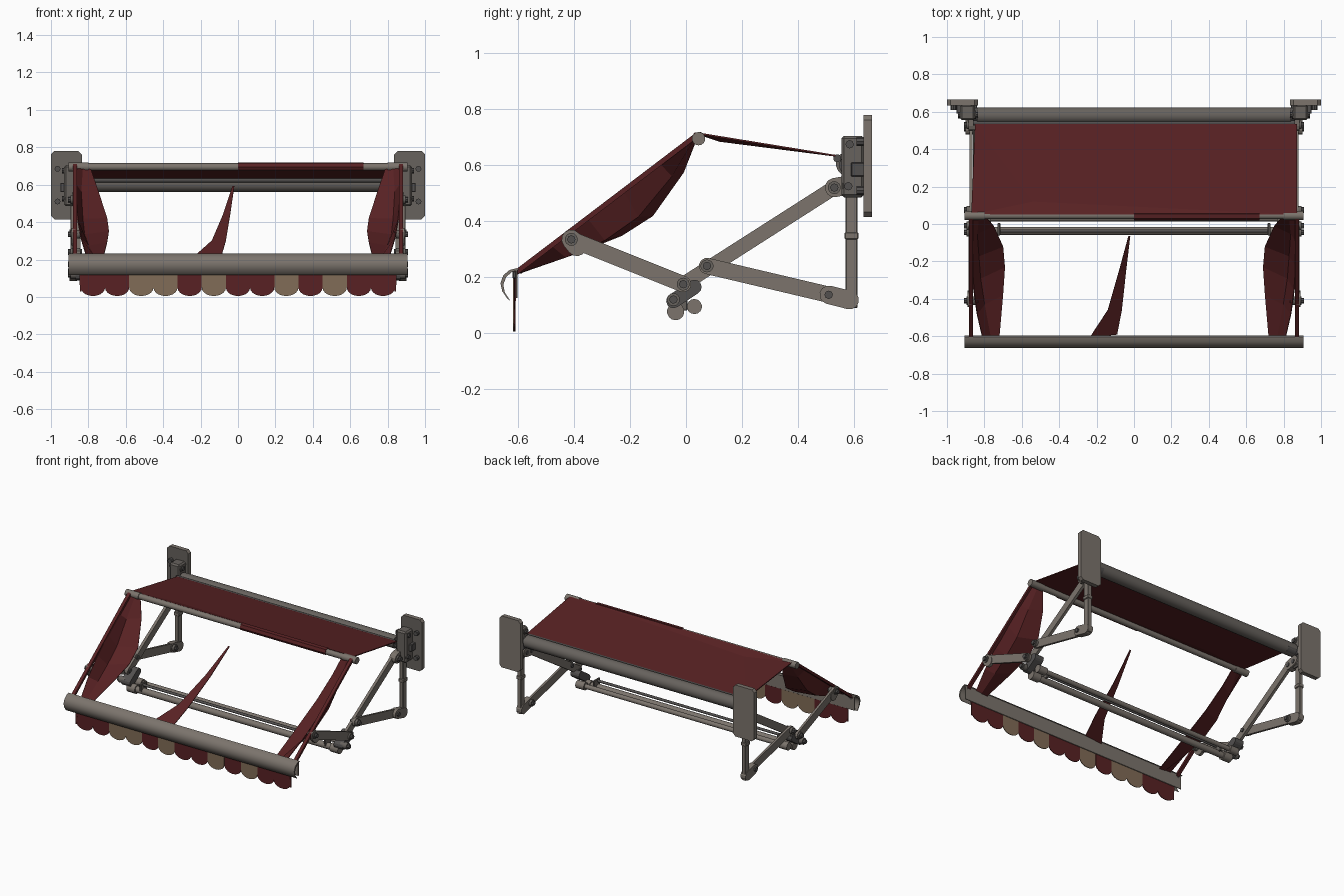
import bpy, bmesh, math
from mathutils import Vector

cube = bpy.data.objects.get("Cube")
if cube:
    bpy.data.objects.remove(cube)


def material(name, rgb):
    m = bpy.data.materials.new(name)
    m.use_nodes = True
    m.diffuse_color = (*rgb, 1)
    m.node_tree.nodes["Principled BSDF"].inputs["Base Color"].default_value = (*rgb, 1)
    return m


GREY = material("weathered grey metal", (0.2, 0.175, 0.152))
MIDGREY = material("stained grey metal", (0.135, 0.122, 0.11))
DARK = material("dark iron", (0.085, 0.08, 0.078))
RED = material("faded red cloth", (0.098, 0.0155, 0.017))
TAN = material("faded tan cloth", (0.22, 0.15, 0.095))


def finish(name, bm, mats, smooth=False):
    bmesh.ops.recalc_face_normals(bm, faces=bm.faces)
    mesh = bpy.data.meshes.new(name)
    bm.to_mesh(mesh)
    bm.free()
    ob = bpy.data.objects.new(name, mesh)
    bpy.context.collection.objects.link(ob)
    for m in mats:
        mesh.materials.append(m)
    if smooth:
        bpy.ops.object.select_all(action="DESELECT")
        ob.select_set(True)
        bpy.context.view_layer.objects.active = ob
        bpy.ops.object.shade_smooth_by_angle(angle=math.radians(40))
    return ob


def box(name, lo, hi, mat, bevel=0.003):
    bm = bmesh.new()
    bmesh.ops.create_cube(bm, size=1)
    for v in bm.verts:
        v.co = [(a + b) / 2 + c * abs(b - a) for a, b, c in zip(lo, hi, v.co)]
    ob = finish(name, bm, [mat])
    mod = ob.modifiers.new("edge", "BEVEL")
    mod.width, mod.segments = bevel, 1
    return ob


def rod(name, p, q, r, mat, sides=14):
    bm = bmesh.new()
    p, q = Vector(p), Vector(q)
    bmesh.ops.create_cone(bm, cap_ends=True, segments=sides, radius1=r, radius2=r,
                          depth=(q - p).length)
    turn = (q - p).to_track_quat("Z", "Y")
    for v in bm.verts:
        v.co = turn @ v.co + (p + q) / 2
    return finish(name, bm, [mat], True)


def wall_plate(name, s):
    """Upright plate with clipped corners; the front face is stained."""
    x0, x1, z0, z1, c = 0.835, 1.0, 0.415, 0.78, 0.018
    outline = [(x0 + c, z0), (x1 - c, z0), (x1, z0 + c), (x1, z1 - c),
               (x1 - c, z1), (x0 + c, z1), (x0, z1 - c), (x0, z0 + c)]
    bm = bmesh.new()
    face = bm.faces.new([bm.verts.new((s * x, 0.634, z)) for x, z in outline])
    for g in bmesh.ops.extrude_face_region(bm, geom=[face])["geom"]:
        if isinstance(g, bmesh.types.BMVert):
            g.co.y = 0.665
    for f in bm.faces:
        f.material_index = int(f.calc_center_median().y < 0.64)
    finish(name, bm, [GREY, MIDGREY])


def extrude_x(name, profile, x0, x1, mat, smooth=False):
    bm = bmesh.new()
    face = bm.faces.new([bm.verts.new((x0, y, z)) for y, z in profile])
    for g in bmesh.ops.extrude_face_region(bm, geom=[face])["geom"]:
        if isinstance(g, bmesh.types.BMVert):
            g.co.x = x1
    return finish(name, bm, [mat], smooth)


def arm(name, a, b, half, x0, x1, mat):
    """Flat link with rounded ends, lying in the side plane."""
    heading = math.atan2(b[1] - a[1], b[0] - a[0])
    outline = []
    for centre, start in ((b, -math.pi / 2), (a, math.pi / 2)):
        for i in range(7):
            t = heading + start + i * math.pi / 6
            outline.append((centre[0] + half * math.cos(t), centre[1] + half * math.sin(t)))
    return extrude_x(name, outline, x0, x1, mat)


def sheet(name, rows, mat, thick=0.005):
    """Cloth stretched over rows of points."""
    bm = bmesh.new()
    grid = [[bm.verts.new(p) for p in row] for row in rows]
    for r0, r1 in zip(grid, grid[1:]):
        for i in range(len(r0) - 1):
            bm.faces.new((r0[i], r0[i + 1], r1[i + 1], r1[i]))
    ob = finish(name, bm, [mat])
    mod = ob.modifiers.new("thickness", "SOLIDIFY")
    mod.thickness, mod.offset = thick, 0
    return ob


# Link pivots in the side plane (y, z)
SHOULDER, ELBOW, FRONT = (0.53, 0.52), (-0.01, 0.175), (-0.41, 0.335)
HEEL, MID = (0.51, 0.137), (0.075, 0.24)
TOP, LIP = Vector((0.035, 0.705)), Vector((-0.61, 0.215))

for s, side in ((1, "left"), (-1, "right")):
    # Wall plate and bracket
    wall_plate(side + "_wall_plate", s)
    box(side + "_wall_bracket", (s * 0.85, 0.555, 0.485), (s * 0.93, 0.637, 0.705), MIDGREY, 0.01)
    box(side + "_bracket_shelf", (s * 0.84, 0.59, 0.56), (s * 0.95, 0.637, 0.61), DARK)
    for z in (0.51, 0.685):
        for x in (0.868, 0.965):
            rod(side + "_plate_bolt", (s * x, 0.61, z), (s * x, 0.64, z), 0.016, DARK, 8)
    rod(side + "_roller_bearing", (s * 0.77, 0.585, 0.6), (s * 0.86, 0.585, 0.6), 0.038, DARK)
    # Rear post with its clamp
    box(side + "_rear_post", (s * 0.868, 0.57, 0.09), (s * 0.896, 0.613, 0.5), GREY)
    arm(side + "_post_foot", HEEL, (0.585, 0.118), 0.033, s * 0.86, s * 0.9, GREY)
    box(side + "_post_clamp", (s * 0.862, 0.567, 0.335), (s * 0.902, 0.616, 0.36), GREY)
    # Folding links
    arm(side + "_diagonal_arm", SHOULDER, ELBOW, 0.026, s * 0.842, s * 0.862, GREY)
    arm(side + "_lower_arm", (0.575, 0.122), MID, 0.029, s * 0.864, s * 0.88, GREY)
    arm(side + "_front_arm", ELBOW, FRONT, 0.029, s * 0.87, s * 0.886, GREY)
    arm(side + "_shoulder_knuckle", SHOULDER, (0.585, 0.53), 0.034, s * 0.84, s * 0.886, GREY)
    arm(side + "_elbow_bracket", (0.03, 0.165), (-0.045, 0.115), 0.026, s * 0.8, s * 0.868, DARK)
    for y, z in (SHOULDER, ELBOW, FRONT, HEEL, MID, (-0.045, 0.12), (0.585, 0.675), (0.58, 0.525)):
        out = 0.94 if y > 0.57 else 0.91
        rod(side + "_pivot_washer", (s * 0.845, y, z), (s * (out - 0.014), y, z), 0.023, MIDGREY)
        rod(side + "_pivot_bolt", (s * 0.835, y, z), (s * out, y, z), 0.015, DARK, 8)
    arm(side + "_front_pivot_plate", FRONT, (-0.39, 0.31), 0.035, s * 0.87, s * 0.89, GREY)
    # End caps of the cross tubes
    rod(side + "_tube_cap", (s * 0.765, -0.037, 0.077), (s * 0.83, -0.037, 0.077), 0.031, GREY)
    rod(side + "_small_tube_cap", (s * 0.765, 0.03, 0.095), (s * 0.83, 0.03, 0.095), 0.027, GREY)
    box(side + "_tube_flange", (s * 0.715, -0.062, 0.08), (s * 0.73, 0.005, 0.135), MIDGREY)
    # Red rafter strip and ragged side cloth, hanging like a curtain
    arm(side + "_rafter_strip", TOP, LIP, 0.009, s * 0.86, s * 0.883, RED)
    inner = [(0.79, 0.035, 0.69), (0.75, -0.01, 0.575), (0.70, -0.12, 0.42),
             (0.69, -0.23, 0.35), (0.70, -0.38, 0.29), (0.72, -0.61, 0.21)]
    rows = []
    for i, p in enumerate(inner):
        t = i / 5
        edge = TOP.lerp(LIP, t)
        outer = Vector((s * (0.87 - 0.06 * t ** 3), edge.x, edge.y))
        tip = Vector((s * p[0], p[1], p[2]))
        sag = Vector((s * 0.05, 0, -0.05)) * math.sin(math.pi * t)
        rows.append([outer, outer.lerp(tip, 0.5) + sag, tip])
    sheet(side + "_side_cloth", rows, RED)
    # Torn scrap beside the valance
    sheet(side + "_valance_scrap", [[(s * 0.85, -0.61, 0.2), (s * 0.82, -0.612, 0.2)],
                                    [(s * 0.845, -0.612, 0.03), (s * 0.837, -0.612, 0.03)]], RED)
    # Top bar collar and hood hinge
    rod(side + "_top_bar_collar", (s * 0.8, 0.045, 0.695), (s * 0.905, 0.045, 0.695), 0.024, GREY)
    box(side + "_hood_hinge", (s * 0.86, -0.62, 0.195), (s * 0.885, -0.603, 0.222), DARK)

# Rear roller, its front rail, and the top bar
rod("rear_roller", (-0.84, 0.58, 0.605), (0.84, 0.58, 0.605), 0.044, MIDGREY, 18)
rod("rear_rail", (-0.86, 0.54, 0.625), (0.86, 0.54, 0.625), 0.014, DARK)
rod("top_bar", (-0.9, 0.045, 0.695), (0.9, 0.045, 0.695), 0.02, GREY)
sheet("top_bar_cloth_wrap", [[(x, 0.055, 0.717), (x, 0.03, 0.714), (x, 0.022, 0.695), (x, 0.03, 0.68)]
                             for x in (0.0, 0.67)], RED)

# Low cross tubes
rod("main_cross_tube", (-0.78, -0.037, 0.077), (0.78, -0.037, 0.077), 0.022, GREY)
rod("rear_cross_tube", (-0.78, 0.03, 0.095), (0.78, 0.03, 0.095), 0.016, GREY)
rod("upper_cross_rod", (-0.73, -0.037, 0.122), (0.73, -0.037, 0.122), 0.009, DARK)

# Front hood, a curved channel closed behind by a flat strip
shell = [(-0.605, 0.232), (-0.63, 0.226), (-0.653, 0.207), (-0.663, 0.178), (-0.657, 0.15), (-0.638, 0.122)]
lining = [(y + 0.01, z - 0.006) for y, z in reversed(shell)]
extrude_x("front_hood", shell + lining, -0.905, 0.905, GREY, True)
box("hood_back_strip", (-0.9, -0.609, 0.125), (0.9, -0.603, 0.23), GREY, 0.001)

# Roof cloth with a pulled corner
bm = bmesh.new()
back_r, back_l, front_l, fold, front_r = [bm.verts.new(p) for p in (
    (-0.85, 0.535, 0.637), (0.872, 0.535, 0.637), (0.872, 0.05, 0.716),
    (-0.54, 0.12, 0.69), (-0.87, 0.05, 0.714))]
bm.faces.new((back_r, back_l, front_l, fold))
bm.faces.new((back_r, fold, front_r))
bm.faces.new((front_r, fold, front_l))
roof = finish("roof_cloth", bm, [RED])
roof.modifiers.new("thickness", "SOLIDIFY").thickness = 0.006

# Torn shard still fixed to the hood
sheet("torn_cloth_shard", [[(-0.03, -0.065, 0.59), (-0.02, -0.065, 0.59)],
                           [(-0.08, -0.25, 0.44), (-0.042, -0.25, 0.44)],
                           [(-0.14, -0.46, 0.3), (-0.065, -0.46, 0.3)],
                           [(-0.235, -0.605, 0.215), (-0.09, -0.59, 0.215)]], RED)

# Scalloped valance, coloured by panel
bm = bmesh.new()
pattern = "RRTTRTRRTRTRR"
width = 1.68 / len(pattern)
for i, letter in enumerate(pattern):
    mid = -0.84 + (i + 0.5) * width
    pts = [(mid + width / 2, 0.21), (mid - width / 2, 0.21)]
    for k in range(11):
        a = math.pi * (1 + k / 10)
        pts.append((mid + width / 2 * math.cos(a), 0.05 + 0.045 * math.sin(a)))
    face = bm.faces.new([bm.verts.new((x, -0.614, z)) for x, z in pts])
    face.material_index = "RT".index(letter)
valance = finish("scalloped_valance", bm, [RED, TAN])
valance.modifiers.new("thickness", "SOLIDIFY").thickness = 0.005
